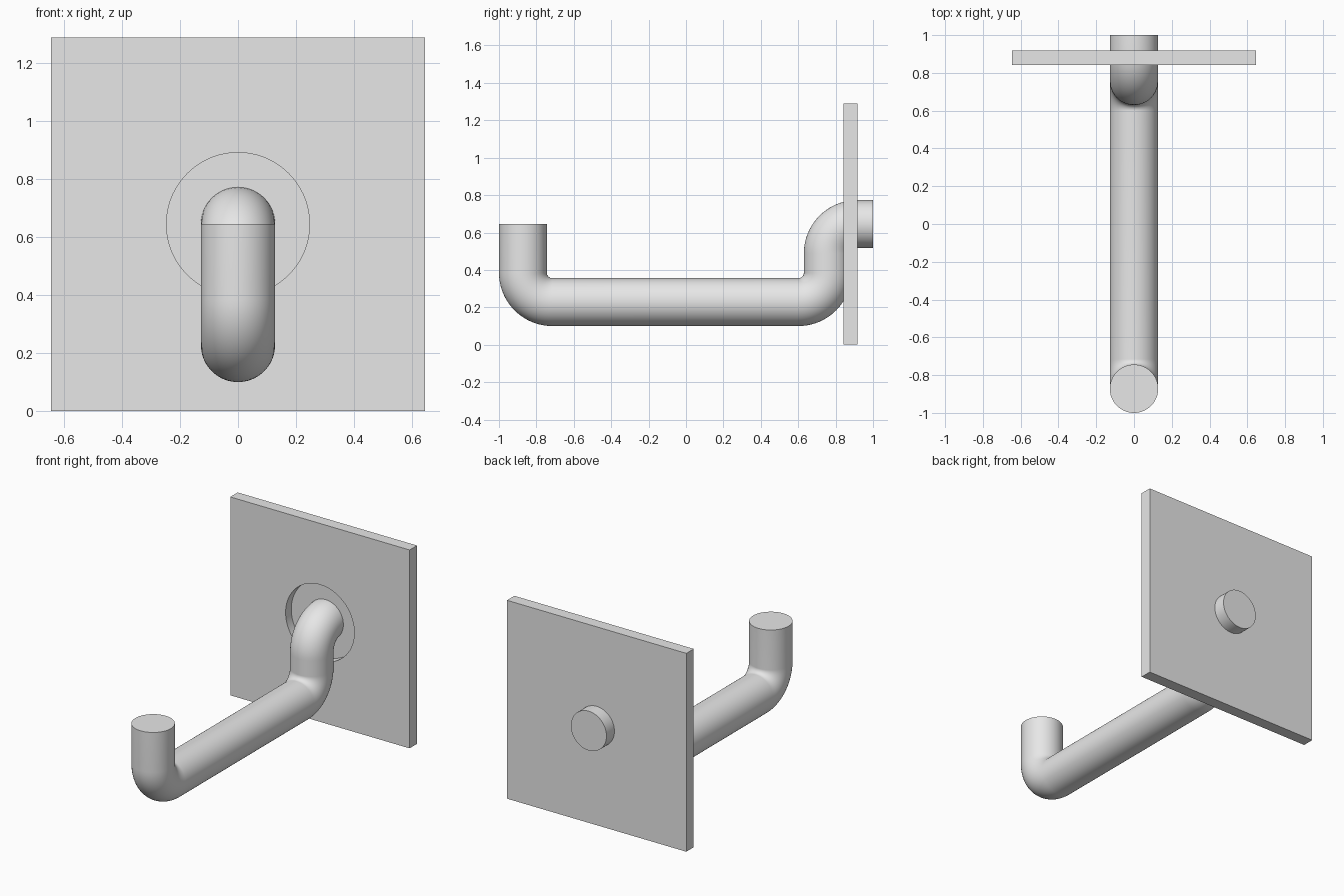
import bpy
import bmesh
from math import sin, cos, pi, radians
from mathutils import Vector, Matrix

cube = bpy.data.objects.get("Cube")
if cube:
    bpy.data.objects.remove(cube, do_unlink=True)

# Single grey material
grey = bpy.data.materials.new("light grey")
grey.use_nodes = True
colour = (0.8, 0.8, 0.8, 1.0)
grey.diffuse_color = colour
grey.node_tree.nodes["Principled BSDF"].inputs["Base Color"].default_value = colour


def make_object(name, bm):
    bmesh.ops.recalc_face_normals(bm, faces=bm.faces)
    mesh = bpy.data.meshes.new(name)
    bm.to_mesh(mesh)
    bm.free()
    mesh.materials.append(grey)
    obj = bpy.data.objects.new(name, mesh)
    bpy.context.collection.objects.link(obj)
    return obj


def smooth(obj):
    bpy.ops.object.select_all(action="DESELECT")
    obj.select_set(True)
    bpy.context.view_layer.objects.active = obj
    bpy.ops.object.shade_smooth_by_angle(angle=radians(30))


# Main dimensions
ROD_R, BEND_R = 0.128, 0.157
ROD_Z = 0.645
SIDE, FRONT, BACK = 1.29, 0.842, 0.918
RECESS_R, RECESS_DEPTH = 0.247, 0.058


def rounded_path(corners, radius, steps):
    """Centre line in the YZ plane with right-angle corners turned into arcs."""
    pts = [Vector((0, *c)) for c in corners]
    path = [(pts[0], (pts[1] - pts[0]).normalized())]
    for a, b, c in zip(pts, pts[1:], pts[2:]):
        d0, d1 = (b - a).normalized(), (c - b).normalized()
        centre = b - d0 * radius + d1 * radius
        for i in range(steps + 1):
            t = pi / 2 * i / steps
            path.append((centre + radius * (d0 * sin(t) - d1 * cos(t)),
                         d0 * cos(t) + d1 * sin(t)))
    path.append((pts[-1], (pts[-1] - pts[-2]).normalized()))
    return path


def sweep(name, path, radius, sides):
    """Round tube with flat end caps along the path."""
    bm = bmesh.new()
    across = Vector((1, 0, 0))
    rings = []
    for point, tangent in path:
        up = tangent.cross(across)
        rings.append([bm.verts.new(point + radius * (across * cos(2 * pi * i / sides)
                                                     + up * sin(2 * pi * i / sides)))
                      for i in range(sides)])
    for r0, r1 in zip(rings, rings[1:]):
        for i in range(sides):
            j = (i + 1) % sides
            bm.faces.new((r0[i], r0[j], r1[j], r1[i]))
    bm.faces.new(rings[0])
    bm.faces.new(rings[-1])
    return make_object(name, bm)


# Bent rod: upturned tip, long arm, rise, then stub through the plate
corners = [(-0.872, ROD_Z), (-0.872, 0.228), (0.758, 0.228), (0.758, ROD_Z), (1.0, ROD_Z)]
rod = sweep("bent_rod", rounded_path(corners, BEND_R, 20), ROD_R, 72)
smooth(rod)

# Square wall plate
bm = bmesh.new()
bmesh.ops.create_cube(bm, size=1, matrix=Matrix.Translation((0, (FRONT + BACK) / 2, SIDE / 2))
                      @ Matrix.Diagonal((SIDE, BACK - FRONT, SIDE, 1)))
plate = make_object("wall_plate", bm)

# Round recess in the front of the plate
bm = bmesh.new()
bmesh.ops.create_cone(bm, cap_ends=True, segments=72, radius1=RECESS_R, radius2=RECESS_R,
                      depth=2 * RECESS_DEPTH,
                      matrix=Matrix.Translation((0, FRONT, ROD_Z)) @ Matrix.Rotation(pi / 2, 4, "X"))
cutter = make_object("recess_cutter", bm)
cutter.hide_render = True
cut = plate.modifiers.new("recess", "BOOLEAN")
cut.operation = "DIFFERENCE"
cut.solver = "EXACT"
cut.object = cutter
bpy.ops.object.select_all(action="DESELECT")
plate.select_set(True)
bpy.context.view_layer.objects.active = plate
bpy.ops.object.modifier_apply(modifier=cut.name)
bpy.data.objects.remove(cutter, do_unlink=True)
smooth(plate)
